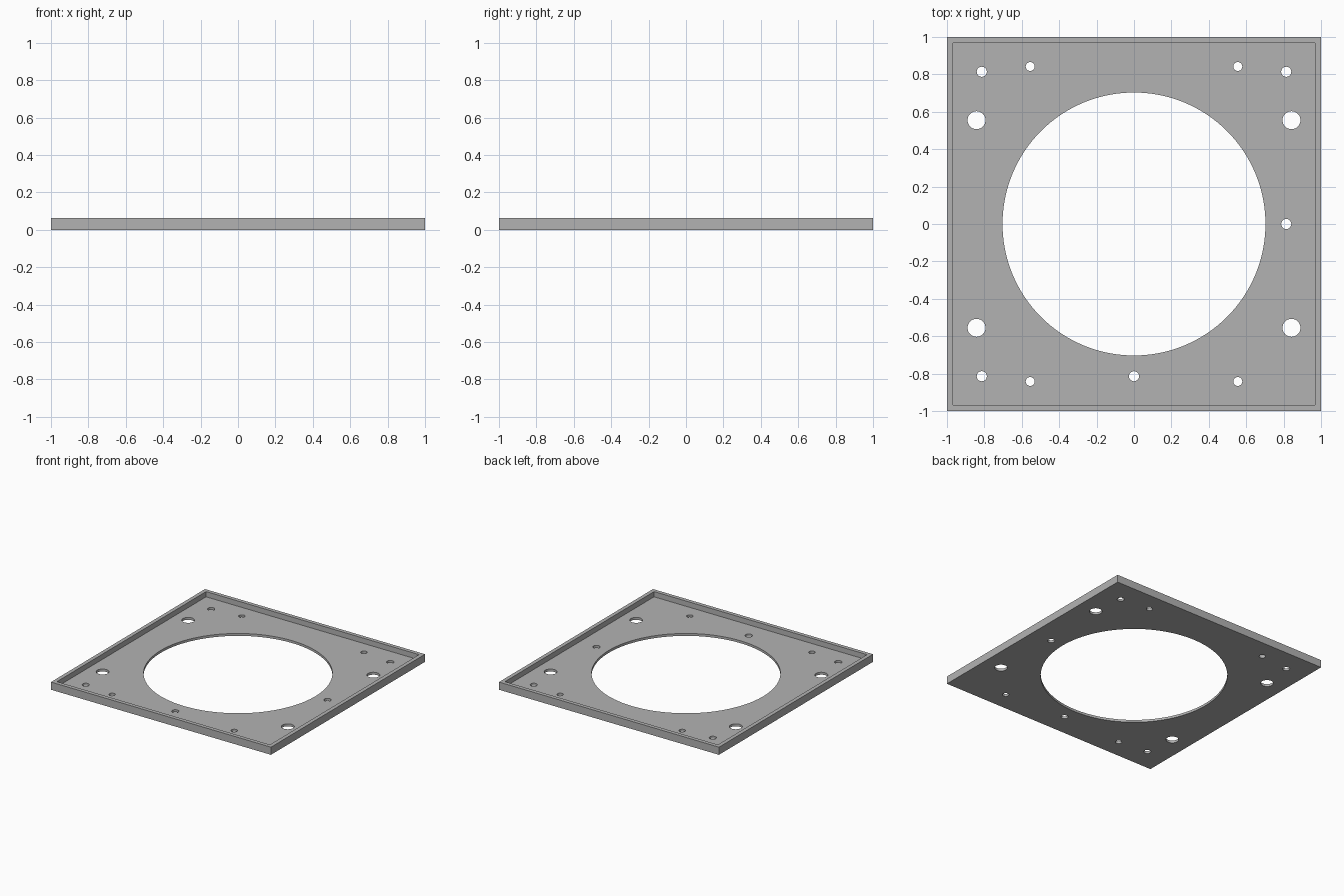
import bpy
import bmesh
import math
from mathutils import Matrix, Vector

cube = bpy.data.objects.get("Cube")
if cube:
    bpy.data.objects.remove(cube, do_unlink=True)

HEIGHT = 0.063   # overall height of the tray
FLOOR = 0.02     # thickness of the floor
RIM = 0.032      # width of the raised rim

grey = bpy.data.materials.new("Mid Grey")
grey.use_nodes = True
colour = (0.45, 0.45, 0.45, 1)
grey.diffuse_color = colour
grey.node_tree.nodes["Principled BSDF"].inputs["Base Color"].default_value = colour


def make_object(name, bm):
    mesh = bpy.data.meshes.new(name)
    bm.to_mesh(mesh)
    bm.free()
    mesh.materials.append(grey)
    obj = bpy.data.objects.new(name, mesh)
    bpy.context.collection.objects.link(obj)
    return obj


def add_box(bm, width, bottom, top):
    place = Matrix.Translation((0, 0, (bottom + top) / 2))
    size = Matrix.Diagonal(Vector((width, width, top - bottom, 1)))
    bmesh.ops.create_cube(bm, size=1, matrix=place @ size)


def add_drill(bm, x, y, radius, sides):
    bmesh.ops.create_cone(bm, cap_ends=True, segments=sides, radius1=radius,
                          radius2=radius, depth=1, matrix=Matrix.Translation((x, y, 0)))


def cut(target, cutter):
    cutter.hide_render = True
    mod = target.modifiers.new("Cut", 'BOOLEAN')
    mod.operation = 'DIFFERENCE'
    mod.solver = 'EXACT'
    mod.object = cutter
    bpy.context.view_layer.objects.active = target
    bpy.ops.object.modifier_apply(modifier=mod.name)
    bpy.data.objects.remove(cutter, do_unlink=True)


# Square plate
bm = bmesh.new()
add_box(bm, 2, 0, HEIGHT)
plate = make_object("rimmed_plate", bm)

# Shallow recess that leaves the rim
bm = bmesh.new()
add_box(bm, 2 - 2 * RIM, FLOOR, HEIGHT + 0.1)
cut(plate, make_object("recess_cutter", bm))

# Central opening and the mounting holes
bm = bmesh.new()
add_drill(bm, 0, 0, 0.703, 128)
for sx in (-1, 1):
    for sy in (-1, 1):
        add_drill(bm, sx * 0.842, sy * 0.555, 0.048, 48)
        add_drill(bm, sx * 0.555, sy * 0.842, 0.024, 32)
for sx, sy in ((-1, 1), (1, 1), (-1, -1), (0, -1), (1, 0)):
    add_drill(bm, sx * 0.814, sy * 0.814, 0.027, 32)
cut(plate, make_object("hole_cutter", bm))

# Smooth hole walls with crisp edges
bpy.ops.object.select_all(action='DESELECT')
plate.select_set(True)
bpy.context.view_layer.objects.active = plate
bpy.ops.object.shade_smooth_by_angle(angle=math.radians(30))
